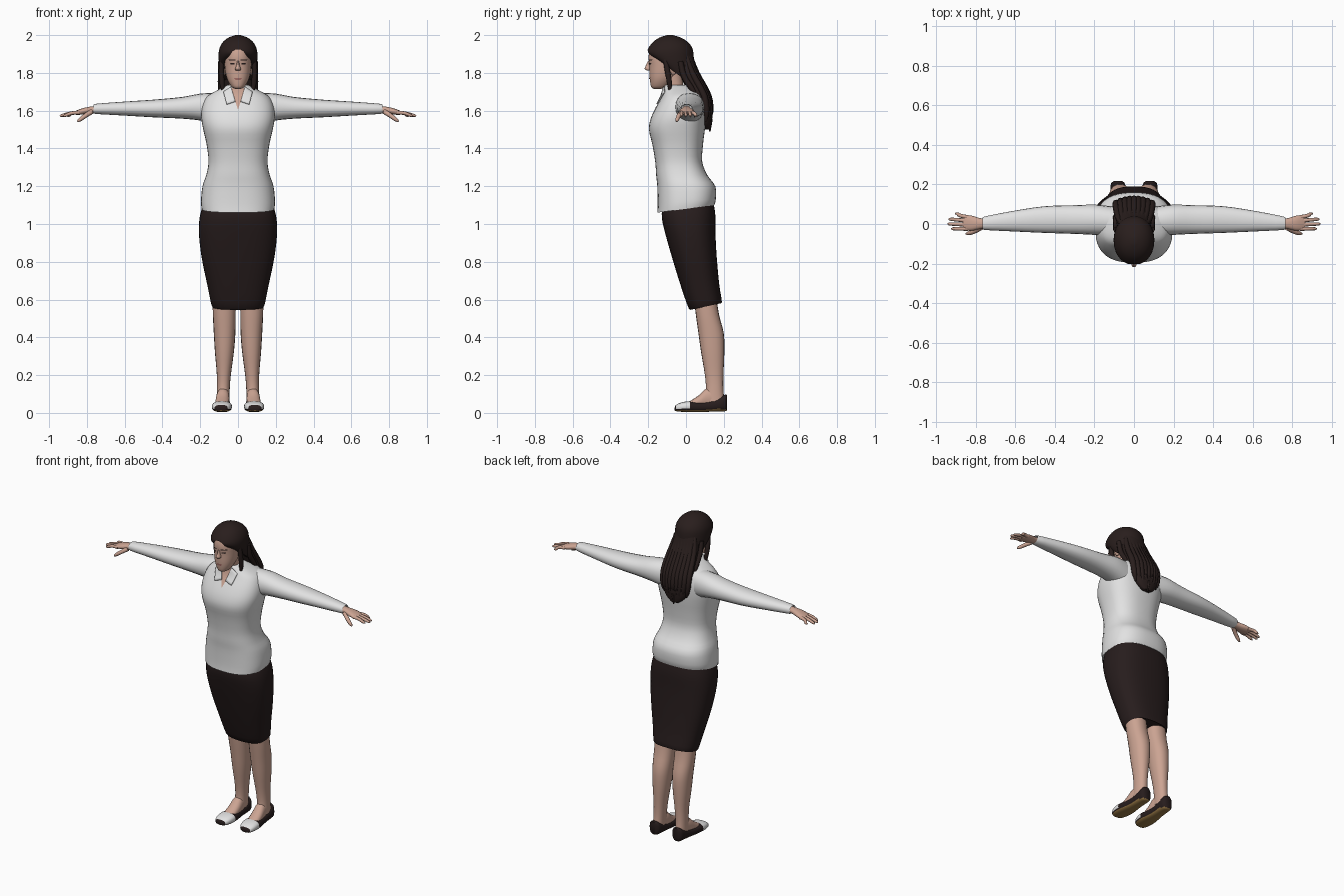
import bpy, bmesh, math
from mathutils import Vector
from mathutils.bvhtree import BVHTree


def mat(name, rgb):
    m = bpy.data.materials.new(name)
    m.diffuse_color = (*rgb, 1)
    return m


SKIN = mat("skin", (0.60, 0.37, 0.29))
WHITE = mat("white_cloth", (0.76, 0.76, 0.76))
DARK = mat("dark_cloth", (0.020, 0.012, 0.012))
HAIR = mat("dark_hair", (0.022, 0.013, 0.012))
SOLE = mat("tan_sole", (0.32, 0.19, 0.06))
LIP = mat("lip", (0.36, 0.15, 0.13))


def finish(name, bm, mats, rule=None, angle=50):
    bmesh.ops.remove_doubles(bm, verts=bm.verts, dist=1e-5)
    bmesh.ops.recalc_face_normals(bm, faces=bm.faces)
    bm.normal_update()
    if rule:
        for f in bm.faces:
            f.material_index = rule(f.calc_center_median(), f.normal)
    me = bpy.data.meshes.new(name)
    bm.to_mesh(me)
    bm.free()
    ob = bpy.data.objects.new(name, me)
    bpy.context.collection.objects.link(ob)
    for m in mats:
        me.materials.append(m)
    smooth(ob, angle)
    return ob


def smooth(ob, angle=50):
    bpy.ops.object.select_all(action='DESELECT')
    ob.select_set(True)
    bpy.context.view_layer.objects.active = ob
    bpy.ops.object.shade_smooth_by_angle(angle=math.radians(angle))


def skin_rings(name, rings, mats, rule=None):
    bm = bmesh.new()
    vs = [[bm.verts.new(p) for p in r] for r in rings]
    n = len(vs[0])
    for a, b in zip(vs, vs[1:]):
        for i in range(n):
            bm.faces.new((a[i], a[(i + 1) % n], b[(i + 1) % n], b[i]))
    bm.faces.new(vs[0])
    bm.faces.new(vs[-1])
    return finish(name, bm, mats, rule)


def spline(rows, k):
    """Catmull-Rom interpolation of parameter rows."""
    out = []
    for i in range(len(rows) - 1):
        p = [rows[max(0, min(len(rows) - 1, i + j))] for j in (-1, 0, 1, 2)]
        for s in range(k):
            t = s / k
            out.append([b + 0.5 * t * (c - a + t * (2*a - 5*b + 4*c - d + t * (3*(b - c) + d - a)))
                        for a, b, c, d in zip(*p)])
    return out + [list(rows[-1])]


def loft(name, axis, rows, mats, n=28, e=2.2, k=3, side=1, rule=None):
    """Rows: position, a0, a1, b0, b1, tilt; a and b are the two other axes."""
    rings = []
    for r in spline([tuple(r) + (0,) * (6 - len(r)) for r in rows], k):
        pos, a0, a1, b0, b1, tilt = r
        ring = []
        for i in range(n):
            t = math.tau * i / n
            c, s = math.cos(t), math.sin(t)
            u = math.copysign(abs(c) ** (2 / e), c) * (a1 - a0) / 2
            v = math.copysign(abs(s) ** (2 / e), s) * (b1 - b0) / 2
            p, a, b = pos + tilt * v, (a0 + a1) / 2 + u, (b0 + b1) / 2 + v
            x, y, z = {'x': (p, a, b), 'y': (a, p, b), 'z': (a, b, p)}[axis]
            ring.append((x * side, y, z))
        rings.append(ring)
    return skin_rings(name, rings, mats, rule)


def sym(rows):
    """Rows z, half width, front y, back y, tilt -> centred loft rows."""
    return [(r[0], -r[1], r[1], *r[2:]) for r in rows]


def tube(name, pts, m, n=8, side=1):
    """Points: x, y, z, radius."""
    rows = spline(pts, 3)
    rings = []
    for i, r in enumerate(rows):
        d = Vector(rows[min(i + 1, len(rows) - 1)][:3]) - Vector(rows[max(i - 1, 0)][:3])
        q = d.to_track_quat('Z', 'Y')
        ring = []
        for j in range(n):
            t = math.tau * j / n
            p = Vector(r[:3]) + q @ Vector((math.cos(t) * r[3], math.sin(t) * r[3], 0))
            ring.append((p.x * side, p.y, p.z))
        rings.append(ring)
    return skin_rings(name, rings, [m])


def patch(name, target, quad, m, off=0.004, thick=0.0, n=6):
    """Thin plate laid on the front of a target, from four (x, z) corners."""
    me = target.data
    tree = BVHTree.FromPolygons([v.co for v in me.vertices], [p.vertices[:] for p in me.polygons])
    A, B, C, D = (Vector(q) for q in quad)
    bm = bmesh.new()
    grid = []
    for i in range(n + 1):
        row = []
        for j in range(n + 1):
            u, v = i / n, j / n
            p = A.lerp(B, u).lerp(D.lerp(C, u), v)
            hit = tree.ray_cast(Vector((p.x, -1, p.y)), Vector((0, 1, 0)))[0]
            row.append(bm.verts.new((p.x, (hit.y if hit else -0.1) - off, p.y)))
        grid.append(row)
    for i in range(n):
        for j in range(n):
            bm.faces.new((grid[i][j], grid[i+1][j], grid[i+1][j+1], grid[i][j+1]))
    ob = finish(name, bm, [m])
    if thick:
        ob.modifiers.new("thickness", 'SOLIDIFY').thickness = thick
    return ob


# Blouse body
blouse = loft("blouse", 'z', sym([
    (1.08, .192, -.152, .15, .13), (1.12, .196, -.15, .158, .08), (1.20, .188, -.152, .155),
    (1.26, .168, -.158, .112), (1.33, .156, -.163, .086), (1.42, .166, -.178, .09),
    (1.50, .184, -.196, .1), (1.56, .194, -.186, .105), (1.62, .19, -.158, .105),
    (1.67, .168, -.13, .092), (1.70, .125, -.12, .07), (1.735, .058, -.115, .02)]),
    [WHITE], n=40, e=2.5)
patch("open_neck", blouse, [(-.038, 1.72), (.038, 1.72), (.002, 1.61), (-.002, 1.61)], SKIN)
for s in (-1, 1):
    patch("collar_flap", blouse, [(s*.038, 1.728), (s*.078, 1.70), (s*.06, 1.635), (s*.014, 1.65)],
          WHITE, .010, .006)

# Skirt
loft("skirt", 'z', sym([
    (1.10, .185, -.125, .145, .1), (1.04, .202, -.128, .155, .06), (.95, .207, -.11, .156),
    (.82, .192, -.073, .163), (.68, .163, -.03, .176), (.57, .14, .015, .19, .2),
    (.575, .13, .03, .18, .2)]), [DARK], n=36, e=2.5)

for s in (-1, 1):
    # Sleeves
    loft("sleeve", 'x', [
        (.12, -.06, .09, 1.53, 1.695), (.20, -.055, .098, 1.548, 1.69), (.30, -.05, .095, 1.558, 1.672),
        (.45, -.045, .09, 1.565, 1.658), (.60, -.038, .068, 1.574, 1.648), (.755, -.03, .038, 1.583, 1.636),
        (.75, -.024, .032, 1.589, 1.63)], [WHITE], n=20, side=s)
    # Hands
    loft("palm", 'x', [(.74, -.02, .026, 1.592, 1.626), (.78, -.025, .03, 1.586, 1.622),
         (.82, -.034, .042, 1.58, 1.614), (.85, -.032, .044, 1.577, 1.603),
         (.865, -.024, .036, 1.58, 1.596)], [SKIN], n=14, side=s)
    for y0, y1, x1 in ((-.024, -.024, .925), (-.004, 0, .943), (.016, .024, .938), (.034, .052, .905)):
        tube("finger", [(.84, y0, 1.59, .011), (.88, (y0 + y1) / 2, 1.587, .0095),
             (x1 - .012, y1, 1.575, .008), (x1, y1, 1.571, .003)], SKIN, side=s)
    tube("thumb", [(.775, -.018, 1.595, .014), (.81, -.038, 1.572, .012),
         (.837, -.047, 1.552, .010), (.85, -.05, 1.543, .004)], SKIN, side=s)

    # Legs
    loft("leg", 'z', [
        (.62, .012, .135, .04, .16), (.52, .012, .133, .052, .175), (.42, .014, .128, .066, .2),
        (.32, .022, .122, .08, .203), (.2, .038, .112, .1, .198), (.12, .044, .112, .105, .198),
        (.06, .046, .114, .09, .205)], [SKIN], n=20, side=s)
    loft("instep", 'y', [
        (.0, .05, .12, .02, .052), (.03, .047, .122, .02, .068), (.07, .045, .12, .02, .095),
        (.11, .045, .115, .02, .13), (.16, .05, .11, .02, .13)], [SKIN], n=16, side=s)

    # Shoes: dark upper, pale toe, tan sole
    loft("shoe", 'y', [
        (-.06, .075, .105, .014, .028), (-.053, .054, .124, .009, .042), (-.025, .038, .136, .006, .055),
        (.02, .032, .138, .004, .062), (.07, .038, .13, .004, .058), (.12, .043, .122, .006, .062),
        (.17, .042, .12, .008, .078), (.205, .046, .116, .008, .096), (.218, .062, .1, .014, .094)],
        [DARK, WHITE, SOLE], n=24, e=2.6, side=s,
        rule=lambda c, no: 2 if no.z < -.6 and c.z < .03 else int(-.05 < c.y < .02 and c.z > .022))

# Neck and head
loft("neck", 'z', sym([(1.62, .06, -.12, .0), (1.69, .05, -.112, -.005), (1.74, .048, -.118, -.015),
     (1.80, .05, -.13, -.02)]), [SKIN], n=20)
head = loft("head", 'z', sym([
    (1.716, .016, -.172, -.13), (1.725, .033, -.184, -.10), (1.755, .052, -.19, -.07),
    (1.79, .064, -.193, -.04), (1.84, .071, -.194, -.01), (1.89, .073, -.198, .01),
    (1.94, .062, -.182, 0), (1.975, .03, -.14, -.04)]), [SKIN], n=32)
loft("nose", 'z', [(1.862, -.006, .006, -.201, -.17), (1.84, -.009, .009, -.212, -.17),
     (1.822, -.015, .015, -.219, -.17), (1.813, -.012, .012, -.208, -.17)], [SKIN], n=12)
patch("lips", head, [(-.022, 1.774), (.022, 1.774), (.012, 1.762), (-.012, 1.762)], LIP, .003)
for s in (-1, 1):
    patch("eye", head, [(s*.018, 1.853), (s*.042, 1.853), (s*.04, 1.845), (s*.02, 1.845)], DARK, .003)
    patch("eyebrow", head, [(s*.014, 1.872), (s*.05, 1.872), (s*.048, 1.866), (s*.014, 1.866)], HAIR, .003)
    loft("ear", 'z', [(1.79, .066, .074, -.075, -.06), (1.81, .066, .082, -.085, -.048),
         (1.84, .068, .088, -.088, -.042), (1.855, .07, .08, -.075, -.055)], [SKIN], n=10, side=s)

# Hair cap with an opening for the face
cap = loft("hair_cap", 'z', sym([
    (1.80, .088, -.15, .04, -.75), (1.84, .099, -.19, .045, -.45), (1.89, .103, -.206, .042, -.15),
    (1.93, .098, -.2, .034), (1.965, .078, -.173, .008), (1.988, .048, -.138, -.03),
    (2.0, .012, -.1, -.07)]), [HAIR], n=40, e=2.1)
cutter = loft("face_cutter", 'y', [(-.3, -.064, .064, 1.66, 1.925), (-.12, -.064, .064, 1.66, 1.925)],
              [HAIR], n=32)
cutter.hide_render = True
cut = cap.modifiers.new("opening", 'BOOLEAN')
cut.operation, cut.object, cut.solver = 'DIFFERENCE', cutter, 'EXACT'
bpy.context.view_layer.objects.active = cap
bpy.ops.object.modifier_apply(modifier=cut.name)
smooth(cap)
bpy.data.objects.remove(cutter)

# Long back hair with overlapping locks
loft("back_hair", 'z', sym([
    (1.90, .075, -.07, .035), (1.82, .088, -.045, .06), (1.74, .094, -.01, .098), (1.66, .1, .03, .132),
    (1.58, .088, .06, .138), (1.53, .065, .08, .134), (1.50, .03, .095, .128)]), [HAIR], n=24)
for i in range(9):
    u = (i - 4) / 4
    end = 1.49 + .05 * abs(u) + .02 * (i % 2)
    b = .022 * u * u
    tube("hair_lock", [(u*.06, .02 - b, 1.90, .012), (u*.08, .055 - b, 1.80, .016),
         (u*.092, .118 - b, 1.68, .017), (u*.088, .130 - b, 1.59, .015),
         (u*.075, .126 - b, end, .004)], HAIR)
# Loose strands framing the face
for s in (-1, 1):
    tube("front_strand", [(.084, -.115, 1.90, .012), (.088, -.10, 1.82, .014), (.085, -.088, 1.75, .014),
         (.078, -.085, 1.695, .006)], HAIR, side=s)
    tube("side_strand", [(.09, -.03, 1.86, .015), (.092, -.01, 1.78, .015), (.092, .035, 1.71, .014),
         (.09, .06, 1.66, .006)], HAIR, side=s)
